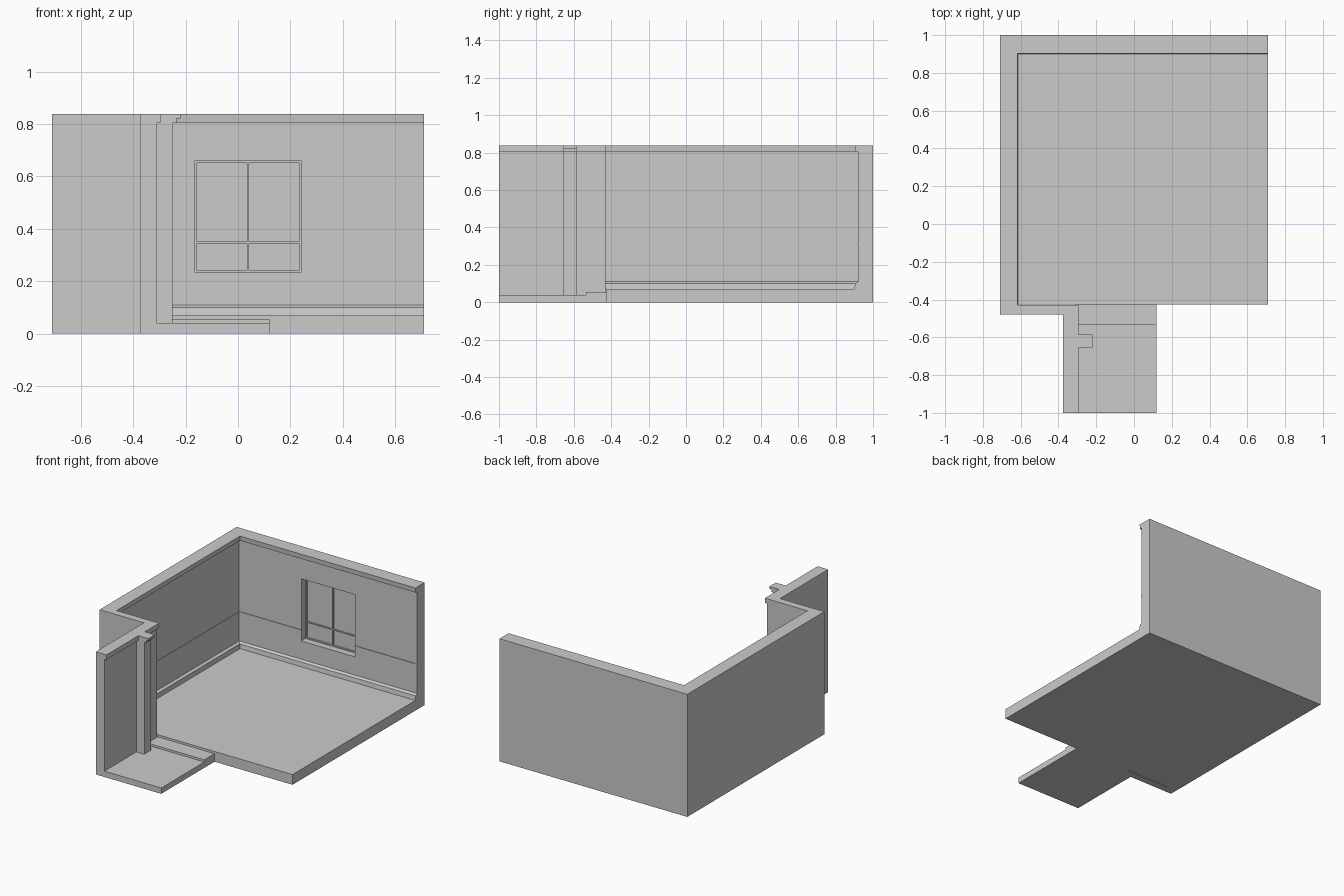
import bpy, bmesh

old = bpy.data.objects.get("Cube")
if old:
    bpy.data.objects.remove(old, do_unlink=True)

plaster = bpy.data.materials.new("plain_grey")
plaster.use_nodes = True
GREY = (0.6, 0.6, 0.6, 1)
plaster.diffuse_color = GREY
plaster.node_tree.nodes["Principled BSDF"].inputs["Base Color"].default_value = GREY


def finish(name, bm):
    bmesh.ops.recalc_face_normals(bm, faces=bm.faces)
    mesh = bpy.data.meshes.new(name)
    bm.to_mesh(mesh)
    bm.free()
    mesh.materials.append(plaster)
    ob = bpy.data.objects.new(name, mesh)
    bpy.context.collection.objects.link(ob)
    return ob


def prism(name, outline, z0, z1):
    """Extrude a floor plan outline upwards."""
    bm = bmesh.new()
    face = bm.faces.new([bm.verts.new((x, y, z0)) for x, y in outline])
    top = bmesh.ops.extrude_face_region(bm, geom=[face])["geom"]
    verts = [v for v in top if isinstance(v, bmesh.types.BMVert)]
    bmesh.ops.translate(bm, verts=verts, vec=(0, 0, z1 - z0))
    return finish(name, bm)


def box(name, x0, x1, y0, y1, z0, z1):
    return prism(name, [(x0, y0), (x1, y0), (x1, y1), (x0, y1)], z0, z1)


def moulding(name, profile):
    """Sweep a (depth, height) profile along the side and back walls."""
    bm = bmesh.new()
    rings = []
    for x, y, dx, dy in path:
        rings.append([bm.verts.new((x + d * dx, y + d * dy, z)) for d, z in profile])
    n = len(profile)
    for a, b in zip(rings, rings[1:]):
        for i in range(n):
            j = (i + 1) % n
            bm.faces.new((a[i], a[j], b[j], b[i]))
    bm.faces.new(rings[0])
    bm.faces.new(rings[-1])
    return finish(name, bm)


LEFT, RIGHT, BACK = -0.635, 0.71, 0.92   # inner faces of the room
FRONT, HALL = -0.43, -0.31
TOP, CORNICE = 0.838, 0.805
path = [(LEFT, FRONT, 1, 0), (LEFT, BACK, 1, -1), (RIGHT, BACK, 0, -1)]

# Walls, including the entry wall and its short door post
walls = prism("walls", [
    (-RIGHT, -0.48), (-0.375, -0.48), (-0.375, -1), (HALL, -1),
    (HALL, -0.655), (-0.25, -0.655), (-0.25, -0.585), (HALL, -0.585),
    (HALL, FRONT), (LEFT, FRONT), (LEFT, BACK), (RIGHT, BACK),
    (RIGHT, 1), (-RIGHT, 1)], 0, TOP)

# Window recess cut into the back wall
W0, W1, S0, S1 = -0.165, 0.24, 0.235, 0.66
cutter = box("window_cutter", W0, W1, 0.85, 0.975, S0, S1)
cutter.hide_render = True
cut = walls.modifiers.new("window_recess", "BOOLEAN")
cut.operation = "DIFFERENCE"
cut.solver = "EXACT"
cut.object = cutter
bpy.context.view_layer.objects.active = walls
bpy.ops.object.modifier_apply(modifier=cut.name)
bpy.data.objects.remove(cutter, do_unlink=True)

# Window frame and glazing bars
T = 0.008
for side, x in (("left", W1 - T), ("right", W0)):
    box("window_frame_" + side, x, x + T, 0.965, 0.976, S0, S1)
for side, z in (("bottom", S0), ("top", S1 - T)):
    box("window_frame_" + side, W0, W1, 0.965, 0.976, z, z + T)
box("window_upright_bar", 0.034, 0.042, 0.968, 0.976, S0, S1)
box("window_cross_bar", W0, W1, 0.968, 0.976, 0.344, 0.352)

# Floors and step
box("room_floor", LEFT, RIGHT, -0.425, BACK, 0, 0.07)
box("entry_floor", HALL, 0.12, -1, -0.425, 0, 0.04)
box("entry_step", HALL, 0.12, -0.535, -0.425, 0.03, 0.055)

# Wall trims in the room
moulding("baseboard", [(0, 0.07), (0.02, 0.07), (0.016, 0.1), (0, 0.11)])
moulding("cornice", [(0, CORNICE), (0.015, CORNICE), (0.018, TOP), (0, TOP)])
# The rail stops at each side of the window
rail = moulding("wall_rail", [(0, 0.306), (0.004, 0.306), (0.004, 0.312), (0, 0.312)])
gap = box("rail_cutter", W0, W1, 0.85, 0.99, 0.29, 0.33)
gap.hide_render = True
cut = rail.modifiers.new("window_gap", "BOOLEAN")
cut.operation = "DIFFERENCE"
cut.object = gap
bpy.context.view_layer.objects.active = rail
bpy.ops.object.modifier_apply(modifier=cut.name)
bpy.data.objects.remove(gap, do_unlink=True)

# Entry wall trims
box("entry_cornice", HALL, -0.295, -1, FRONT, CORNICE, TOP)
box("post_cornice_lower", -0.25, -0.235, -0.655, -0.585, CORNICE, TOP)
box("post_cornice_upper", -0.235, -0.22, -0.655, -0.585, 0.822, TOP)
